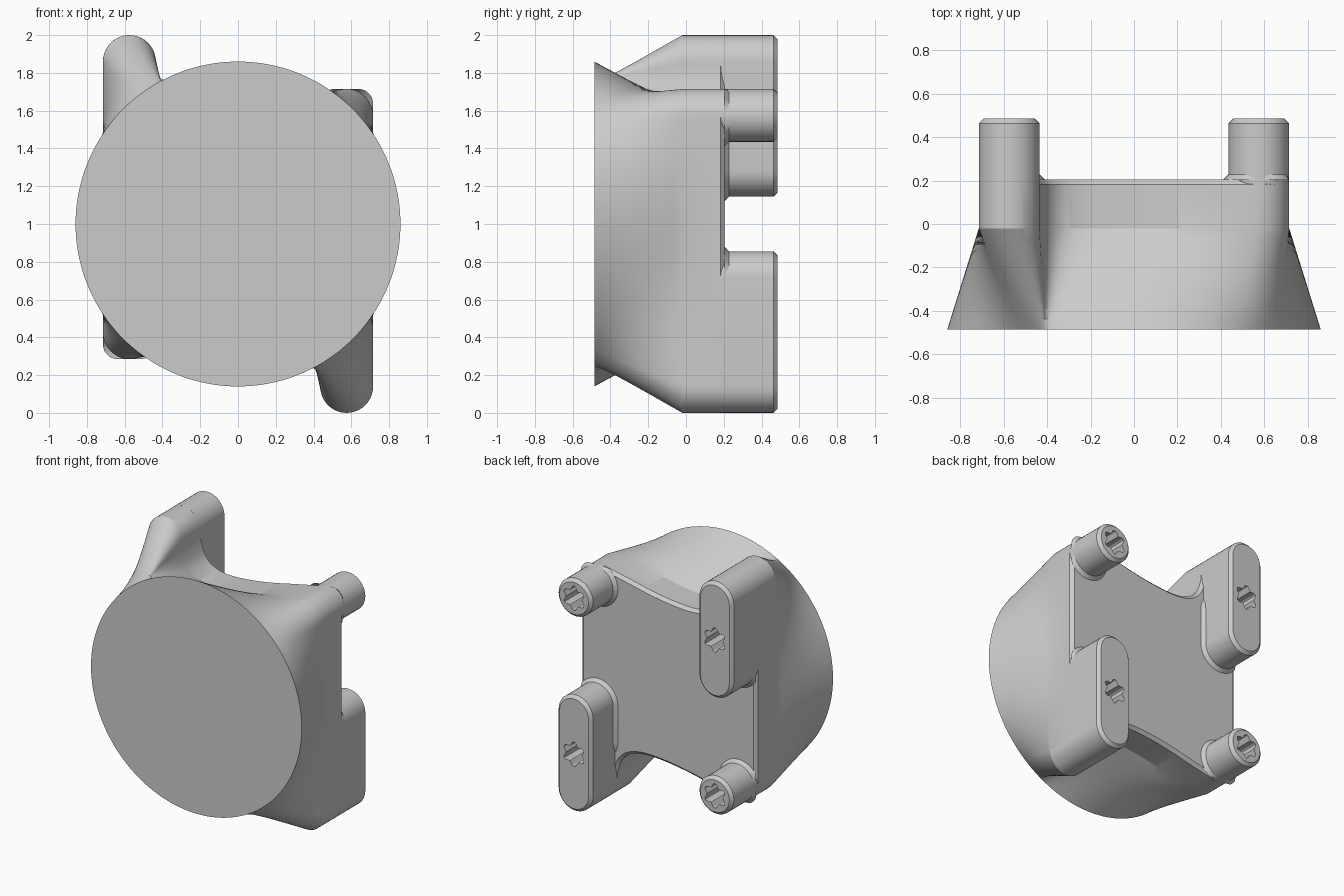
import bpy, bmesh, math
from mathutils import Vector

if "Cube" in bpy.data.objects:
    bpy.data.objects.remove(bpy.data.objects["Cube"])

MID = 1.0              # height of the centre axis
FRONT, SHOULDER, BACK, TIP = -0.485, -0.02, 0.205, 0.485
LEG, R = 0.575, 0.14   # leg offset and radius
SLOT_IN, SLOT_OUT = 0.285, 0.86
CH = 0.022             # chamfer size

grey = bpy.data.materials.new("plain_grey")
grey.use_nodes = True
grey.diffuse_color = (0.6, 0.6, 0.6, 1)
grey.node_tree.nodes["Principled BSDF"].inputs["Base Color"].default_value = (0.6, 0.6, 0.6, 1)


def arc(cx, cw, r, a0, a1, n):
    """Points (x, w) along an arc, w being height above the centre axis."""
    steps = [math.radians(a0 + (a1 - a0) * i / n) for i in range(n + 1)]
    return [Vector((cx + r * math.cos(a), cw + r * math.sin(a))) for a in steps]


def smooth_path(pts, n):
    """Catmull-Rom curve through the inner points."""
    out = []
    for a, b, c, d in zip(pts, pts[1:], pts[2:], pts[3:]):
        for i in range(n):
            t = i / n
            out.append(0.5 * (2 * b + (c - a) * t + (2 * a - 5 * b + 4 * c - d) * t * t
                              + (3 * b - a - 3 * c + d) * t ** 3))
    return out


def resample(pts, n):
    """Evenly spaced points around a closed outline."""
    ring = pts + [pts[0]]
    lengths = [(b - a).length for a, b in zip(ring, ring[1:])]
    step, out, k, start = sum(lengths) / n, [], 0, 0.0
    for i in range(n):
        while start + lengths[k] < i * step:
            start += lengths[k]
            k += 1
        out.append(ring[k].lerp(ring[k + 1], (i * step - start) / max(lengths[k], 1e-9)))
    return out


def inset(pts, d):
    """Move a counter-clockwise outline inwards."""
    out = []
    for i, p in enumerate(pts):
        t = (pts[(i + 1) % len(pts)] - pts[i - 1]).normalized()
        out.append(p + Vector((-t.y, t.x)) * d)
    return out


def skin(bm, rings):
    """Bridge rings given as (y, outline); returns the vertex loops."""
    loops = [[bm.verts.new((p.x, y, MID + p.y)) for p in pts] for y, pts in rings]
    n = len(loops[0])
    for a, b in zip(loops, loops[1:]):
        for i in range(n):
            j = (i + 1) % n
            bm.faces.new((a[i], a[j], b[j], b[i]))
    return loops


def finish(bm, name, angle=28):
    bmesh.ops.recalc_face_normals(bm, faces=bm.faces[:])
    mesh = bpy.data.meshes.new(name)
    bm.to_mesh(mesh)
    bm.free()
    mesh.materials.append(grey)
    obj = bpy.data.objects.new(name, mesh)
    bpy.context.collection.objects.link(obj)
    bpy.ops.object.select_all(action="DESELECT")
    obj.select_set(True)
    bpy.context.view_layer.objects.active = obj
    bpy.ops.object.shade_smooth_by_angle(angle=math.radians(angle))
    return obj


# Body outline: round post corner, hollow, tall slot corner, straight side, then turned half round
hollow = [Vector(p) for p in ((0.6, 0.715), (0.54, 0.711), (0.33, 0.668), (0.155, 0.63), (-0.02, 0.603),
                              (-0.2, 0.593), (-0.32, 0.62), (-0.39, 0.68), (-0.425, 0.77),
                              (-0.435, 0.85), (-0.435, 0.9))]
half = arc(LEG, LEG, R, 0, 100, 12) + smooth_path(hollow, 6) + arc(-LEG, SLOT_OUT, R, 0, 180, 20)
outline = resample(half + [-p for p in half], 360)
count = len(outline)

# Matching points on the front circle, by softened angle
angles = [math.atan2(p.y, p.x) for p in outline]
for i in range(1, count):
    while angles[i] < angles[i - 1] - math.pi:
        angles[i] += 2 * math.pi


def angle_at(i):
    return angles[i % count] + 2 * math.pi * (i // count)


W = 14
soft = [sum(angle_at(i + k) for k in range(-W, W + 1)) / (2 * W + 1) for i in range(count)]
for i in range(1, count):
    soft[i] = max(soft[i], soft[i - 1] + 0.0005)
circle = [Vector((math.cos(a), math.sin(a))) * 0.86 for a in soft]

# Body: round front face flowing into the cornered plate
STEPS = 10
rings = [(FRONT + (SHOULDER - FRONT) * s / STEPS,
          [c.lerp(p, s / STEPS) for c, p in zip(circle, outline)]) for s in range(STEPS + 1)]
rings += [(BACK - CH, outline), (BACK, inset(outline, CH))]
bm = bmesh.new()
loops = skin(bm, rings)
bm.faces.new(loops[0])
bm.faces.new(loops[-1])
finish(bm, "flared_body", 20)


def capsule(x, w0, w1, r):
    return arc(x, w1, r, 0, 180, 20) + arc(x, w0, r, 180, 360, 20)


def leg(name, x, w0, w1, skirt0, skirt1):
    # Leg with chamfered tip and a lobed screw socket
    if w1 - w0 < 0.01:
        shape = lambda r: arc(x, w0, r, 0, 351, 39)
    else:
        shape = lambda r: capsule(x, w0, w1, r)
    bm = bmesh.new()
    outer = skin(bm, [(BACK - CH, shape(R)), (TIP - CH, shape(R)), (TIP, shape(R - CH))])
    socket = []
    for i in range(48):
        a = 2 * math.pi * i / 48
        r = 0.077 + 0.014 * math.cos(6 * (a - math.pi / 2))
        socket.append(Vector((x + r * math.cos(a), math.copysign(LEG, w0 + w1) + r * math.sin(a))))
    inner = skin(bm, [(TIP, socket), (BACK + 0.01, socket)])
    bm.faces.new(inner[-1])
    rim = []
    for loop in (outer[-1], inner[0]):
        rim += [bm.edges.get((loop[i - 1], loop[i])) for i in range(len(loop))]
    bmesh.ops.triangle_fill(bm, edges=rim, use_beauty=True)
    finish(bm, name)

    # Small sloped foot where the leg meets the plate, kept inside the plate edge
    edge = LEG + R - 0.001
    foot = capsule(x, skirt0, skirt1, R + 0.025)
    for p in foot:
        p.x = max(-edge, min(edge, p.x))
        p.y = max(-edge, min(edge, p.y))
    bm = bmesh.new()
    skin(bm, [(BACK - 0.002, foot), (BACK + 0.025, capsule(x, skirt0, skirt1, R - 0.002))])
    finish(bm, name + "_foot")


# Legs: a round post and a long slot leg on each side
for side, sign in (("left", 1), ("right", -1)):
    leg(side + "_round_post", sign * LEG, sign * LEG, sign * LEG, sign * LEG, sign * LEG)
    low, high = sorted((-sign * SLOT_IN, -sign * SLOT_OUT))
    s_low, s_high = sorted((-sign * SLOT_IN, -sign * 0.55))
    leg(side + "_long_leg", sign * LEG, low, high, s_low, s_high)
